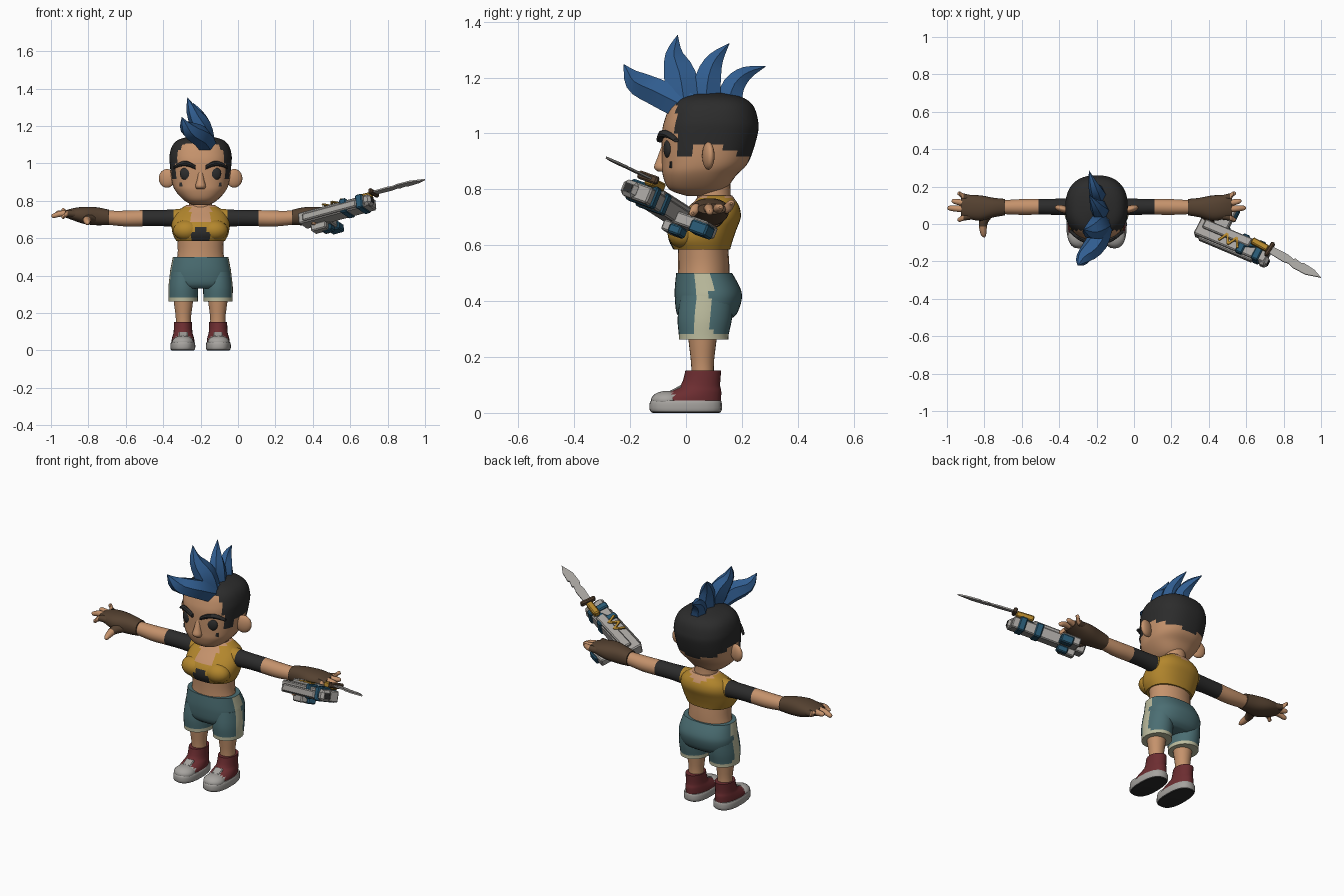
import bpy, bmesh, math
from mathutils import Vector, Matrix

cube = bpy.data.objects.get("Cube")
if cube:
    bpy.data.objects.remove(cube, do_unlink=True)

CX = -0.2  # the body's own centre line


def material(name, r, g, b):
    m = bpy.data.materials.new(name)
    m.use_nodes = True
    m.diffuse_color = (r, g, b, 1)
    m.node_tree.nodes["Principled BSDF"].inputs["Base Color"].default_value = (r, g, b, 1)
    return m


SKIN = material("skin", .56, .29, .15)
BLACK = material("soft black", .025, .025, .025)
BLUE = material("hair blue", .03, .11, .28)
YELLOW = material("mustard", .45, .24, .026)
TEAL = material("shorts teal", .07, .155, .17)
CREAM = material("cream", .5, .5, .34)
RED = material("shoe red", .15, .026, .03)
GREY = material("light grey", .38, .365, .345)
BROWN = material("glove brown", .09, .053, .03)
STRAP = material("strap blue", .021, .098, .17)


def finish(name, bm, mats, rule=None, angle=40):
    bmesh.ops.recalc_face_normals(bm, faces=bm.faces[:])
    if rule:
        for f in bm.faces:
            c = f.calc_center_median()
            f.material_index = int(rule(abs(c.x - CX), c.y, c.z, f.normal))
    me = bpy.data.meshes.new(name)
    bm.to_mesh(me)
    bm.free()
    for m in mats:
        me.materials.append(m)
    ob = bpy.data.objects.new(name, me)
    bpy.context.collection.objects.link(ob)
    bpy.ops.object.select_all(action='DESELECT')
    ob.select_set(True)
    bpy.context.view_layer.objects.active = ob
    bpy.ops.object.shade_smooth_by_angle(angle=math.radians(angle))
    return ob


def spline(rows, steps):
    """Catmull-Rom interpolation of every value in the rows."""
    out = []
    for i in range(len(rows) - 1):
        p = [rows[max(0, min(len(rows) - 1, i + k))] for k in (-1, 0, 1, 2)]
        for s in range(steps):
            t = s / steps
            out.append([.5 * (2 * b + (c - a) * t + (2 * a - 5 * b + 4 * c - d) * t * t
                              + (3 * b - a - 3 * c + d) * t ** 3) for a, b, c, d in zip(*p)])
    return out + [list(rows[-1])]


def loft(name, rows, mats, rule=None, axis=None, n=24, steps=3, power=2, angle=40):
    """Skin over rings (x, y, z, half width, half depth) across an axis or the path."""
    rows = spline(rows, steps)
    bm, rings = bmesh.new(), []
    for i, (x, y, z, a, b) in enumerate(rows):
        t = Vector(axis) if axis else Vector(rows[min(i + 1, len(rows) - 1)][:3]) - Vector(rows[max(i - 1, 0)][:3])
        t.normalize()
        side = Vector((0, 1, 0)) if abs(t.x) > .9 else Vector((1, 0, 0))
        side = (side - t * side.dot(t)).normalized()
        other = t.cross(side)
        ring = []
        for k in range(n):
            c, s = math.cos(math.tau * k / n), math.sin(math.tau * k / n)
            u = math.copysign(abs(c) ** (2 / power), c) * max(a, .001)
            v = math.copysign(abs(s) ** (2 / power), s) * max(b, .001)
            ring.append(bm.verts.new(Vector((x, y, z)) + side * u + other * v))
        rings.append(ring)
    for r0, r1 in zip(rings, rings[1:]):
        for k in range(n):
            bm.faces.new((r0[k], r0[(k + 1) % n], r1[(k + 1) % n], r1[k]))
    bm.faces.new(rings[0])
    bm.faces.new(rings[-1])
    return finish(name, bm, mats, rule, angle)


def stack(name, rows, mats, rule=None, x=CX, **kw):
    """Upright loft from (height, front, back, half width) rows."""
    full = [(x, (f + b) / 2, z, a, (b - f) / 2) for z, f, b, a in rows]
    return loft(name, full, mats, rule, axis=(0, 0, 1), **kw)


def ball(name, mat, centre, size, rot=0):
    bm = bmesh.new()
    m = Matrix.Translation(centre) @ Matrix.Rotation(rot, 4, 'Z') @ Matrix.Diagonal((*size, 1))
    bmesh.ops.create_uvsphere(bm, u_segments=20, v_segments=12, radius=1, matrix=m)
    return finish(name, bm, [mat])


def block(name, mat, frame, centre, size, bevel=.006):
    bm = bmesh.new()
    bmesh.ops.create_cube(bm, size=1, matrix=Matrix.Translation(centre) @ Matrix.Diagonal((*size, 1)))
    if bevel:
        bmesh.ops.bevel(bm, geom=bm.edges[:], offset=bevel, segments=1, affect='EDGES')
    bm.transform(frame)
    return finish(name, bm, [mat], angle=20)


# Head with shaved sides
def hairline(dx, y, z, n):
    if y < -.035:
        return z > 1.115 - 1.8 * dx * dx
    if y < .03:
        return z > .915
    return z > .97 - .5 * max(0, y - .1)


stack("head", [(.777, .0, .08, .04), (.80, -.06, .14, .085), (.85, -.083, .18, .132),
               (.90, -.086, .225, .153), (1.0, -.086, .257, .165), (1.05, -.076, .257, .165),
               (1.10, -.055, .24, .148), (1.13, -.02, .2, .11), (1.146, .05, .13, .04)],
      [SKIN, BLACK], hairline, n=48, steps=5, power=2.4)
stack("neck", [(.73, .03, .17, .075), (.78, .04, .16, .062), (.86, .04, .16, .062)], [SKIN])
stack("nose", [(.863, -.1, -.07, .02), (.878, -.116, -.06, .028), (.91, -.105, -.06, .02),
               (.955, -.088, -.06, .014)], [SKIN], n=10)

# Hair tufts
tufts = {
    "front": [(-.16, .01, 1.09, .05, .06), (-.2, -.1, 1.145, .06, .056),
              (-.27, -.18, 1.185, .042, .042), (-.3, -.222, 1.247, .001, .001)],
    "tall": [(-.17, -.005, 1.1, .05, .07), (-.2, -.02, 1.2, .055, .066),
             (-.245, -.042, 1.28, .032, .036), (-.27, -.03, 1.352, .001, .001)],
    "middle": [(-.18, .07, 1.11, .05, .06), (-.19, .08, 1.2, .045, .052),
               (-.21, .105, 1.265, .027, .032), (-.24, .155, 1.322, .001, .001)],
    "rear": [(-.19, .15, 1.1, .045, .055), (-.2, .17, 1.17, .04, .045),
             (-.22, .215, 1.215, .025, .028), (-.24, .285, 1.24, .001, .001)]}
for label, path in tufts.items():
    loft(label + "_hair_tuft", path, [BLUE], n=6, angle=25)

# Torso
def top_colours(dx, y, z, n):
    if y < .05:
        if dx < .042 and z < .655:
            return 1
        return 2 if dx < .055 and z > .685 else 0
    return 2 if z > .735 + dx * .5 else 0


stack("cropped_top", [(.585, -.045, .158, .13), (.62, -.062, .168, .148), (.66, -.058, .182, .155),
                      (.70, -.03, .196, .152), (.74, .012, .19, .13), (.778, .05, .165, .075)],
      [YELLOW, BLACK, SKIN], top_colours, n=40, power=2.3)
stack("belly", [(.47, -.03, .155, .13), (.53, -.028, .155, .122), (.6, -.03, .15, .125)], [SKIN])


# Shorts with side stripe and pale hem
def shorts_colours(dx, y, z, n):
    return z < .283 or (dx > .1 and abs(y - .062) < .029 and n.z > -.7)


stack("shorts_seat", [(.33, -.01, .15, .13), (.355, -.033, .182, .155), (.41, -.04, .2, .164),
                      (.45, -.04, .193, .158), (.5, -.035, .165, .148)],
      [TEAL, CREAM], shorts_colours, n=40, power=2.3)

for s, side in ((1, "left"), (-1, "right")):
    def X(dx):
        return CX + s * dx

    # Face details
    ball(side + "_ear", SKIN, (X(.18), .08, .92), (.045, .02, .05), s * .25)
    ball(side + "_eye", BLACK, (X(.078), -.064, .945), (.033, .016, .035), s * .15)
    loft(side + "_brow", [(X(.026), -.092, .978, .014, .011), (X(.07), -.085, .998, .014, .014),
                          (X(.11), -.062, .995, .014, .012), (X(.145), -.035, .975, .01, .006)],
         [BLACK], axis=(1, 0, 0), n=8)
    block(side + "_cheek_mark", BLACK, Matrix.Translation((X(.093), -.057, .888))
          @ Matrix.Rotation(s * .35, 4, 'Z'), (0, 0, 0), (.036, .009, .022), 0)
    ball(side + "_bust", YELLOW, (X(.075), -.008, .642), (.072, .058, .055))

    # Legs and shoes
    stack(side + "_shorts_leg", [(.262, -.025, .152, .078), (.282, -.026, .153, .078),
                                 (.34, -.03, .165, .079), (.42, -.02, .17, .07)],
          [TEAL, CREAM], shorts_colours, X(.093), n=32)
    stack(side + "_leg", [(.13, .02, .1, .041), (.18, .018, .1, .041), (.25, .01, .108, .05),
                          (.34, .0, .12, .06)], [SKIN], None, X(.092))
    stack(side + "_sole", [(0, -.12, .12, .06), (.01, -.13, .128, .066), (.035, -.13, .128, .066),
                           (.045, -.125, .125, .062)], [GREY, BLACK],
          lambda dx, y, z, n: z < .007, X(.095), power=2.5)
    stack(side + "_shoe", [(.04, -.12, .125, .061), (.06, -.1, .126, .06), (.08, -.055, .126, .055),
                           (.1, -.018, .122, .05), (.152, -.002, .126, .048)],
          [RED, GREY], lambda dx, y, z, n: y < -.045, X(.094))
    ball(side + "_toe_cap", GREY, (X(.095), -.068, .045), (.058, .058, .034))
    block(side + "_tongue", GREY, Matrix.Translation((X(.093), -.035, .084))
          @ Matrix.Rotation(.5, 4, 'X'), (0, 0, 0), (.05, .045, .012), .004)

    # Arms: shoulder, sleeve, forearm
    loft(side + "_arm", [(X(.08), .092, .706, .05, .055), (X(.145), .092, .707, .046, .047),
                         (X(.22), .092, .708, .043, .043), (X(.31), .092, .707, .042, .043),
                         (X(.4), .091, .705, .042, .042), (X(.5), .09, .71, .037, .037)],
         [SKIN, BLACK, YELLOW],
         lambda dx, y, z, n: 2 if dx < .148 else dx < .31, axis=(1, 0, 0), steps=5)
    # Gloved hand
    loft(side + "_glove", [(X(.49), .09, .712, .044, .04), (X(.55), .088, .717, .052, .048),
                           (X(.62), .085, .722, .068, .046), (X(.68), .09, .728, .063, .033),
                           (X(.725), .092, .73, .05, .018)], [BROWN], axis=(1, 0, 0), power=2.3)
    for label, y0, y1, tip, drop in (("index", .045, .024, .745, .715), ("middle", .078, .085, .798, .72),
                                     ("ring", .108, .122, .775, .735), ("little", .132, .162, .745, .75)):
        loft(f"{side}_{label}_finger", [(X(.66), y0, .728, .02, .02),
             (X((.68 + tip) / 2), (y0 + y1) / 2, .732, .017, .017), (X(tip - .012), y1, drop, .013, .013),
             (X(tip), y1, drop, .004, .004)], [BROWN, SKIN],
             lambda dx, y, z, n: dx > .715, axis=(1, 0, 0), n=10)
    loft(side + "_thumb", [(X(.57), .06, .71, .038, .028), (X(.605), .01, .7, .025, .022),
                           (X(.605), -.055, .685, .015, .015), (X(.6), -.072, .68, .004, .004)],
         [BROWN, SKIN], lambda dx, y, z, n: y < -.02, axis=(0, 1, 0), n=12)


# Gadget weapon in its own tilted frame
def frame(origin, along, across):
    u = Vector(along).normalized()
    w = Vector(across)
    w = (w - u * w.dot(u)).normalized()
    m = Matrix((u, w, u.cross(w))).transposed().to_4x4()
    return Matrix.Translation(origin) @ m


gun = frame((.53, -.095, .742), (1, -.42, .27), (.35, .9, -.33))
block("gun_body", GREY, gun, (0, 0, 0), (.42, .1, .062))
block("gun_top_rail", GREY, gun, (-.04, .02, .035), (.28, .05, .025))
block("gun_side_plate", GREY, gun, (-.02, -.048, -.005), (.32, .03, .04))
block("gun_stock", GREY, gun, (-.11, .1, -.012), (.1, .15, .045))
block("gun_grip", STRAP, gun, (-.085, .15, -.022), (.07, .07, .045))
block("gun_trigger_guard", GREY, gun, (-.12, .03, -.05), (.09, .06, .04))
block("gun_lower_wrap", STRAP, gun, (-.09, .06, -.055), (.06, .05, .035))
block("gun_muzzle", GREY, gun, (.2, -.032, 0), (.05, .062, .06), .014)
block("muzzle_hole", BLACK, gun, (.224, -.032, 0), (.006, .03, .03), 0)
for i, u in enumerate((.06, .155)):
    block(f"gun_wrap_{i + 1}", STRAP, gun, (u, .0, .004), (.04, .112, .078))
block("gun_wrap_link", STRAP, gun @ Matrix.Rotation(.4, 4, 'Z'), (.11, -.03, .034), (.1, .025, .016), .003)
for i in range(4):
    block(f"gun_gold_stripe_{i + 1}", YELLOW, gun @ Matrix.Translation((-.05 + i * .028, -.012, .047))
          @ Matrix.Rotation(.5 if i % 2 else -.5, 4, 'Z'), (0, 0, 0), (.012, .06, .008), 0)

# Knife strapped on top
knife = frame((.725, -.135, .842), (.28, -.15, .072), (.35, .9, -.33))
block("knife_handle", YELLOW, knife, (-.06, 0, -.01), (.1, .035, .032))
block("knife_guard", BROWN, knife, (0, 0, 0), (.022, .085, .03))
outline = [(0, -.02), (.1, -.026), (.13, -.02), (.16, -.03), (.24, -.03), (.322, -.004),
           (.27, .016), (.2, .022), (.19, .014), (.15, .022), (.14, .014), (.1, .022), (0, .02)]
bm = bmesh.new()
base = bm.faces.new([bm.verts.new((u, w, -.004)) for u, w in outline])
moved = bmesh.ops.extrude_face_region(bm, geom=[base])["geom"]
bmesh.ops.translate(bm, vec=(0, 0, .008), verts=[v for v in moved if isinstance(v, bmesh.types.BMVert)])
bm.transform(knife)
finish("knife_blade", bm, [GREY], angle=20)
